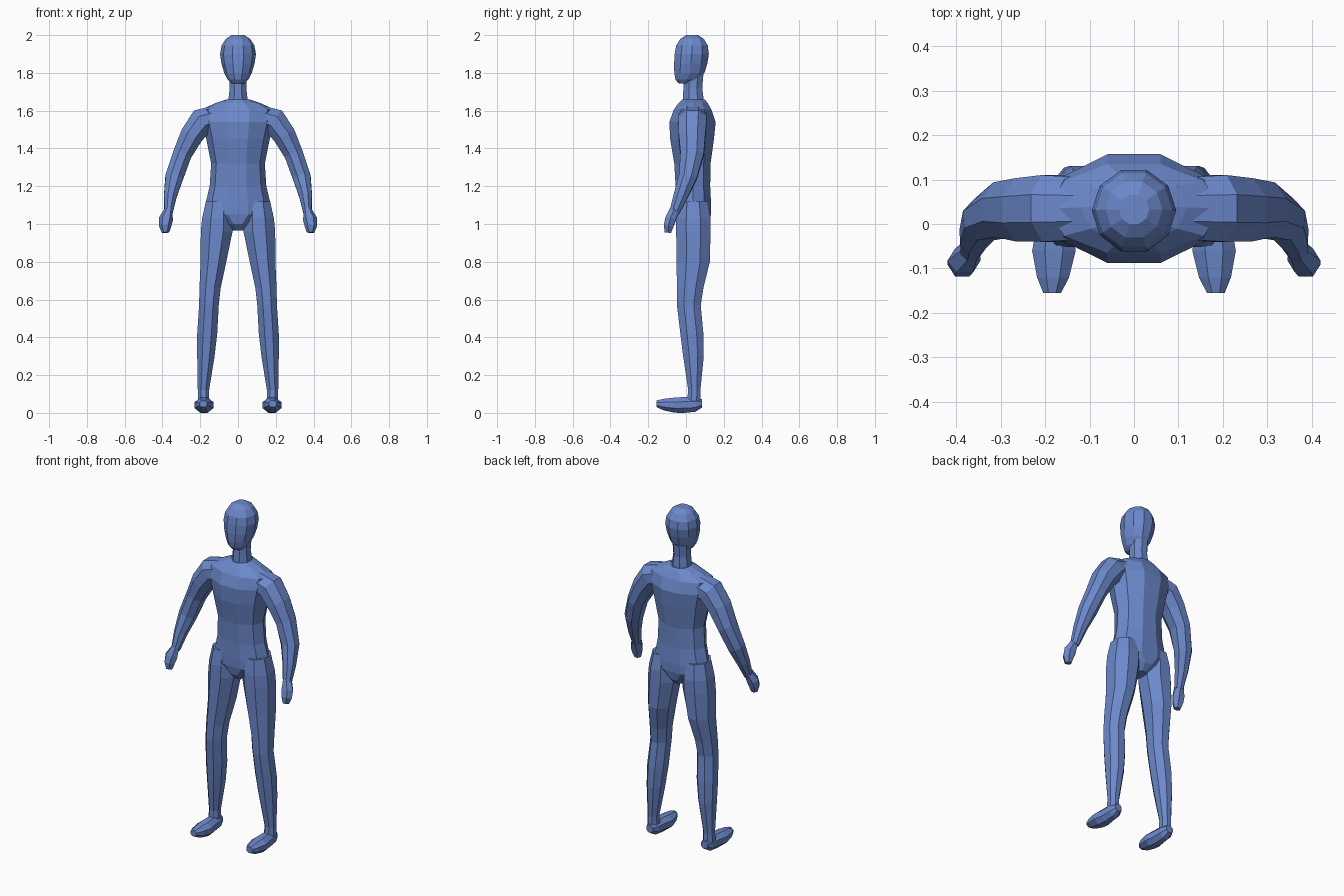
import bpy, bmesh, math
from mathutils import Vector

blue = bpy.data.materials.new("blue")
blue.diffuse_color = (0.15, 0.25, 0.60, 1)


def loft(name, rings, n=8, phase=0.0, up=(0, 1, 0), axis=None, mirror=False):
    """Skin n-sided rings (x, y, z, half width, half depth); rings follow the path unless axis is given."""
    angles = [2 * math.pi * i / n + phase for i in range(n)]
    cmax = max(abs(math.cos(a)) for a in angles)
    smax = max(abs(math.sin(a)) for a in angles)
    centres = [Vector(r[:3]) for r in rings]
    bm = bmesh.new()
    loops = []
    for i, (c, r) in enumerate(zip(centres, rings)):
        t = Vector(axis) if axis else centres[min(i + 1, len(rings) - 1)] - centres[max(i - 1, 0)]
        t.normalize()
        u = Vector(up).cross(t).normalized()
        v = t.cross(u)
        loops.append([bm.verts.new(c + u * r[3] * math.cos(a) / cmax + v * r[4] * math.sin(a) / smax)
                      for a in angles])
    for a, b in zip(loops, loops[1:]):
        for i in range(n):
            j = (i + 1) % n
            bm.faces.new((a[i], a[j], b[j], b[i]))
    bm.faces.new(loops[0])
    bm.faces.new(loops[-1])
    bmesh.ops.recalc_face_normals(bm, faces=bm.faces)
    mesh = bpy.data.meshes.new(name)
    bm.to_mesh(mesh)
    bm.free()
    mesh.materials.append(blue)
    obj = bpy.data.objects.new(name, mesh)
    bpy.context.collection.objects.link(obj)
    if mirror:
        obj.modifiers.new("mirror", 'MIRROR')
    return obj


def upright(x, z, rx, y0, y1):
    """Level ring given by its front and back depth."""
    return (x, (y0 + y1) / 2, z, rx, (y1 - y0) / 2)


UP = (0, 0, 1)

# Head, widest at the brow and narrowing to the chin
loft("head", [
    upright(0, 1.745, 0.035, -0.040, 0.030),
    upright(0, 1.765, 0.055, -0.056, 0.070),
    upright(0, 1.80, 0.073, -0.062, 0.098),
    upright(0, 1.85, 0.088, -0.063, 0.113),
    upright(0, 1.90, 0.095, -0.060, 0.121),
    upright(0, 1.945, 0.087, -0.052, 0.115),
    upright(0, 1.98, 0.064, -0.030, 0.095),
    upright(0, 2.00, 0.034, 0.000, 0.065)], n=10, axis=UP)

# Neck
loft("neck", [
    upright(0, 1.63, 0.058, -0.020, 0.100),
    upright(0, 1.665, 0.050, -0.016, 0.093),
    upright(0, 1.72, 0.044, -0.014, 0.086),
    upright(0, 1.79, 0.046, -0.010, 0.092)], n=8, phase=math.pi / 8, axis=UP)

# Torso from crotch to collar
loft("torso", [
    upright(0, 0.965, 0.035, -0.010, 0.085),
    upright(0, 1.00, 0.075, -0.042, 0.120),
    upright(0, 1.05, 0.175, -0.053, 0.132),
    upright(0, 1.10, 0.174, -0.055, 0.133),
    upright(0, 1.20, 0.150, -0.055, 0.128),
    upright(0, 1.32, 0.142, -0.062, 0.130),
    upright(0, 1.45, 0.168, -0.084, 0.148),
    upright(0, 1.54, 0.190, -0.088, 0.157),
    upright(0, 1.605, 0.195, -0.065, 0.135),
    upright(0, 1.64, 0.120, -0.040, 0.115),
    upright(0, 1.66, 0.060, -0.020, 0.100)], n=10, axis=UP)

# Arms, curving out from the shoulder and forward to the wrist
loft("arm", [
    (0.110, 0.035, 1.570, 0.060, 0.070),
    (0.190, 0.035, 1.545, 0.070, 0.075),
    (0.245, 0.032, 1.470, 0.061, 0.071),
    (0.295, 0.032, 1.370, 0.050, 0.062),
    (0.337, 0.010, 1.250, 0.048, 0.048),
    (0.358, -0.028, 1.150, 0.034, 0.038),
    (0.368, -0.062, 1.060, 0.022, 0.026)], n=8, phase=math.pi / 8, mirror=True)

# Mitten hands
loft("hand", [
    (0.368, -0.060, 1.075, 0.022, 0.025),
    (0.382, -0.082, 1.025, 0.038, 0.028),
    (0.386, -0.092, 0.990, 0.033, 0.026),
    (0.384, -0.096, 0.955, 0.020, 0.017)], n=6, mirror=True)

# Legs, with knees and calves
loft("leg", [
    upright(0.105, 1.12, 0.065, -0.040, 0.115),
    upright(0.110, 1.03, 0.080, -0.052, 0.130),
    upright(0.113, 0.96, 0.084, -0.052, 0.130),
    upright(0.130, 0.80, 0.068, -0.050, 0.126),
    upright(0.148, 0.66, 0.056, -0.048, 0.092),
    upright(0.154, 0.57, 0.052, -0.048, 0.078),
    upright(0.163, 0.42, 0.053, -0.030, 0.092),
    upright(0.170, 0.30, 0.046, -0.015, 0.094),
    upright(0.183, 0.12, 0.030, 0.012, 0.076),
    upright(0.183, 0.06, 0.030, 0.005, 0.078)], n=8, phase=math.pi / 8, axis=UP, mirror=True)

# Feet, from heel to toe
loft("foot", [
    (0.180, 0.085, 0.050, 0.022, 0.022),
    (0.180, 0.050, 0.044, 0.036, 0.038),
    (0.180, -0.010, 0.042, 0.040, 0.042),
    (0.180, -0.060, 0.041, 0.049, 0.040),
    (0.182, -0.120, 0.044, 0.036, 0.030),
    (0.184, -0.155, 0.048, 0.020, 0.018)], n=8, phase=math.pi / 8,
    up=(0, 0, 1), axis=(0, -1, 0), mirror=True)
